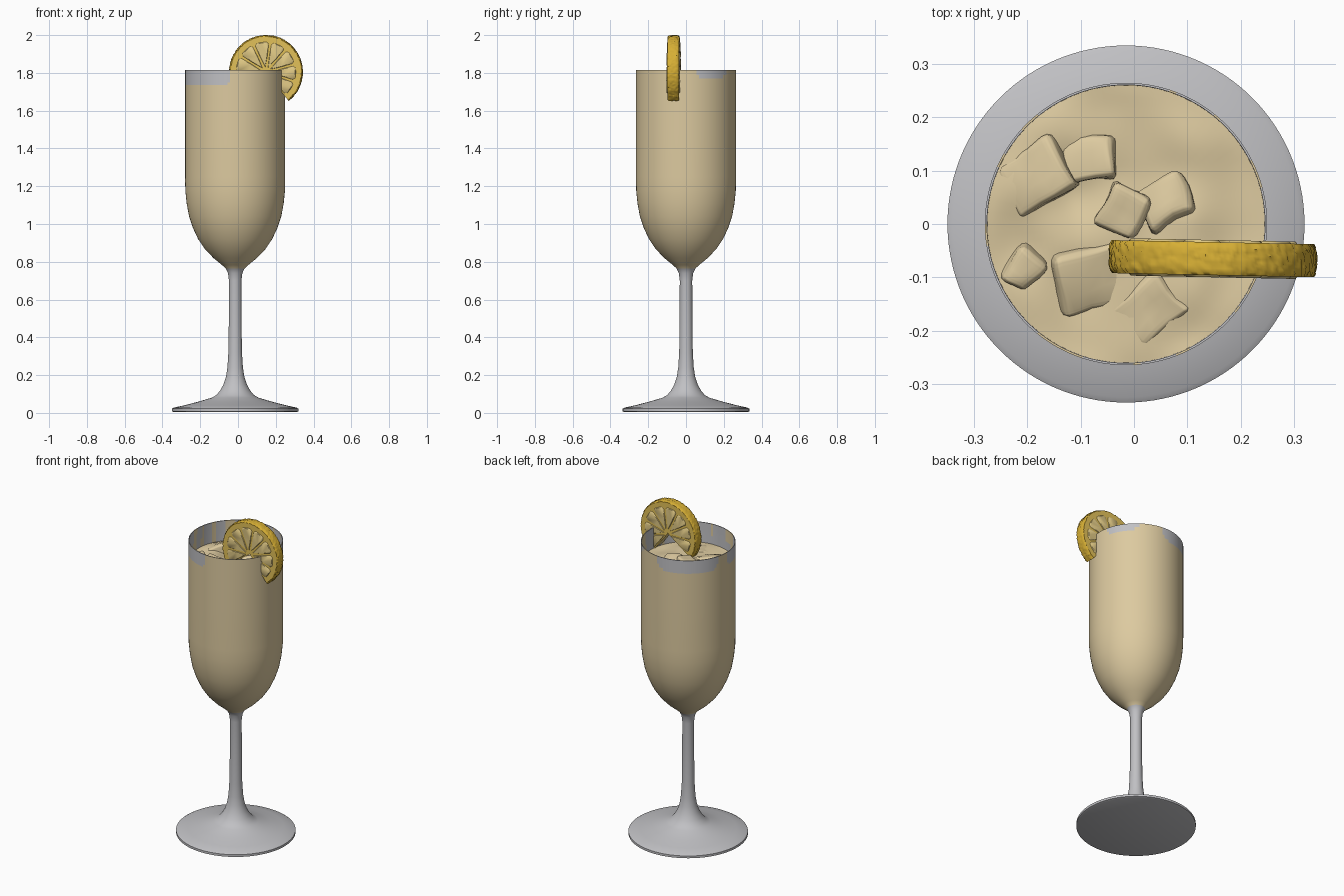
import bpy, bmesh, math, random
from mathutils import Vector, Matrix, noise

if "Cube" in bpy.data.objects:
    bpy.data.objects.remove(bpy.data.objects["Cube"])

random.seed(4)
CX = -0.015  # glass axis


def material(name, rgb):
    m = bpy.data.materials.new(name)
    m.diffuse_color = (*rgb, 1)
    m.use_nodes = True
    m.node_tree.nodes["Principled BSDF"].inputs["Base Color"].default_value = m.diffuse_color
    return m


GLASS = material("clear grey glass", (0.53, 0.53, 0.55))
DRINK = material("creamy drink", (0.72, 0.59, 0.35))
RIND = material("lemon rind", (0.68, 0.43, 0.035))
PITH = material("lemon pith", (0.76, 0.53, 0.10))
FLESH = material("lemon flesh", (0.73, 0.57, 0.23))


def finish(name, bm, mats, angle=40):
    bmesh.ops.remove_doubles(bm, verts=bm.verts, dist=1e-5)
    bmesh.ops.recalc_face_normals(bm, faces=bm.faces)
    me = bpy.data.meshes.new(name)
    bm.to_mesh(me)
    bm.free()
    for m in mats:
        me.materials.append(m)
    ob = bpy.data.objects.new(name, me)
    bpy.context.collection.objects.link(ob)
    bpy.ops.object.select_all(action='DESELECT')
    ob.select_set(True)
    bpy.context.view_layer.objects.active = ob
    bpy.ops.object.shade_smooth_by_angle(angle=math.radians(angle))
    return ob


def lathe(profile, n, rule):
    """Revolve (radius, height) points; rule(strip, z, degrees) gives the material."""
    bm = bmesh.new()
    rings = [[bm.verts.new((CX + r * math.cos(2 * math.pi * i / n),
                            r * math.sin(2 * math.pi * i / n), z))
              for i in range(n)] for r, z in profile]
    for k in range(len(rings) - 1):
        z = (profile[k][1] + profile[k + 1][1]) / 2
        for i in range(n):
            j = (i + 1) % n
            f = bm.faces.new((rings[k][i], rings[k][j], rings[k + 1][j], rings[k + 1][i]))
            f.material_index = rule(k, z, 360 * (i + 0.5) / n)
    return bm


# Glass: foot, stem, bowl, lip and inner wall in one profile
outer = [(0.0005, 0.004), (0.325, 0.004), (0.335, 0.008), (0.335, 0.022), (0.325, 0.028),
         (0.27, 0.04), (0.2, 0.058), (0.125, 0.08), (0.1, 0.094), (0.08, 0.118), (0.062, 0.15),
         (0.049, 0.19), (0.041, 0.24), (0.036, 0.32), (0.034, 0.45), (0.033, 0.7), (0.038, 0.74),
         (0.05, 0.765), (0.07, 0.783), (0.115, 0.82), (0.16, 0.867), (0.196, 0.92),
         (0.224, 0.98), (0.244, 1.04), (0.257, 1.11), (0.264, 1.18), (0.265, 1.25), (0.265, 1.5),
         (0.265, 1.72), (0.265, 1.735), (0.265, 1.75), (0.265, 1.77), (0.265, 1.79), (0.265, 1.815)]
inner = [(0.261, 1.815), (0.261, 1.78), (0.261, 1.74), (0.26, 1.66)]
# Bare patches of glass above the drink line: start, end, lowest height
patches = [(10, 55, 1.775), (85, 165, 1.742), (180, 265, 1.73)]


def glass_colour(k, z, a):
    if k >= len(outer) - 1:                       # inside, with streaks of drink
        return 1 if noise.noise(Vector((a * 0.12, z * 3, 2))) > 0.22 else 0
    if z < 0.772:
        return 0
    for lo, hi, low in patches:
        edge = min(a - lo, hi - a)
        if edge > 0 and z > low + max(0, 0.03 - edge * 0.004):
            return 0
    return 1


finish("glass", lathe(outer + inner, 120, glass_colour), [GLASS, DRINK], 35)

# Drink surface: gently wavy disc
surf = [(0.0005 + 0.2605 * k / 24, 1.69) for k in range(25)]
bm = lathe(surf, 72, lambda k, z, a: 0)
for v in bm.verts:
    fade = 1 - min(1, math.hypot(v.co.x - CX, v.co.y) / 0.265) ** 6
    v.co.z += fade * 0.022 * noise.noise(Vector((v.co.x * 9, v.co.y * 9, 1.3)))
finish("drink_surface", bm, [DRINK], 60)

# Ice lumps breaking the surface: x, y, z, size, turn
lumps = [(-0.18, 0.09, 1.675, 0.13, 0.5), (-0.02, 0.03, 1.685, 0.09, 1.1),
         (0.06, 0.04, 1.68, 0.10, 0.4), (-0.08, -0.1, 1.665, 0.14, 0.2),
         (-0.21, -0.08, 1.675, 0.08, 0.9), (0.03, -0.16, 1.66, 0.12, 0.7),
         (-0.08, 0.12, 1.67, 0.10, 0.1)]
for n, (x, y, z, s, turn) in enumerate(lumps):
    bm = bmesh.new()
    tilt = Matrix.Rotation(random.uniform(-0.3, 0.3), 4, 'X') @ \
        Matrix.Rotation(random.uniform(-0.3, 0.3), 4, 'Y')
    bmesh.ops.create_cube(bm, size=1, matrix=Matrix.Translation((x, y, z)) @
                          Matrix.Rotation(turn, 4, 'Z') @ tilt @
                          Matrix.Diagonal((s, s * 0.85, 0.075, 1)))
    bmesh.ops.bevel(bm, geom=bm.edges[:], offset=0.018, segments=3, profile=0.6,
                    affect='EDGES')
    bmesh.ops.subdivide_edges(bm, edges=bm.edges[:], cuts=2, use_grid_fill=True)
    for v in bm.verts:
        v.co += 0.012 * noise.noise_vector(v.co * 14)
        d = math.hypot(v.co.x - CX, v.co.y)
        if d > 0.256:                              # keep inside the glass
            v.co.x = CX + (v.co.x - CX) * 0.256 / d
            v.co.y *= 0.256 / d
    finish(f"ice_lump_{n + 1}", bm, [DRINK], 50)

# Lemon slice: a sector hung over the rim
LX, LZ, LY, HALF, R = 0.148, 1.805, -0.065, 0.031, 0.194
A0, A1 = -52, 215


def polar(r, a, y):
    a = math.radians(a)
    x = r * math.cos(a)
    return (LX + x, LY + y - 0.02 * x, LZ + r * math.sin(a))


bm = bmesh.new()
N, ACROSS = 150, 10
angles = [A0 + (A1 - A0) * i / N for i in range(N + 1)]
# each section runs from the centre, over the rim, back to the centre
sections = []
for a in angles:
    sec = [polar(0.001, a, -HALF), polar(0.163, a, -HALF), polar(0.185, a, -HALF)]
    for j in range(ACROSS + 1):
        y = HALF * (2 * j / ACROSS - 1)
        r = R - 0.006 * abs(y / HALF) ** 4 + random.uniform(-0.0025, 0.0025)
        sec.append(polar(r, a, y))
    sec += [polar(0.185, a, HALF), polar(0.163, a, HALF), polar(0.001, a, HALF)]
    sections.append([bm.verts.new(p) for p in sec])
last = len(sections[0]) - 2
for s, t in zip(sections, sections[1:]):
    for k in range(last + 1):
        f = bm.faces.new((s[k], s[k + 1], t[k + 1], t[k]))
        f.material_index = 1 if k in (0, 1, last - 1, last) else 0
for s in (sections[0], sections[-1]):               # cut ends
    bm.faces.new(s).material_index = 2
finish("lemon_slice", bm, [RIND, PITH, FLESH], 50)

# Lemon segments: slightly raised wedges on both faces
bm = bmesh.new()
COUNT = 8
step = (A1 - A0) / COUNT
for side in (-1, 1):
    for n in range(COUNT):
        a0, a1 = A0 + n * step, A0 + (n + 1) * step
        mid = (a0 + a1) / 2
        pts = [(0.025, mid), (0.09, a0 + 3), (0.148, a0 + 2.5)]
        pts += [(0.159, a0 + step * q) for q in (0.2, 0.4, 0.6, 0.8)]
        pts += [(0.148, a1 - 2.5), (0.09, a1 - 3)]
        low = [bm.verts.new(polar(r, a, side * (HALF - 0.001))) for r, a in pts]
        top = [bm.verts.new(polar(0.1 + (r - 0.1) * 0.93, mid + (a - mid) * 0.88,
                                  side * (HALF + 0.004))) for r, a in pts]
        bm.faces.new(top)
        for i in range(len(pts)):
            j = (i + 1) % len(pts)
            bm.faces.new((low[i], low[j], top[j], top[i]))
finish("lemon_segments", bm, [FLESH], 50)
